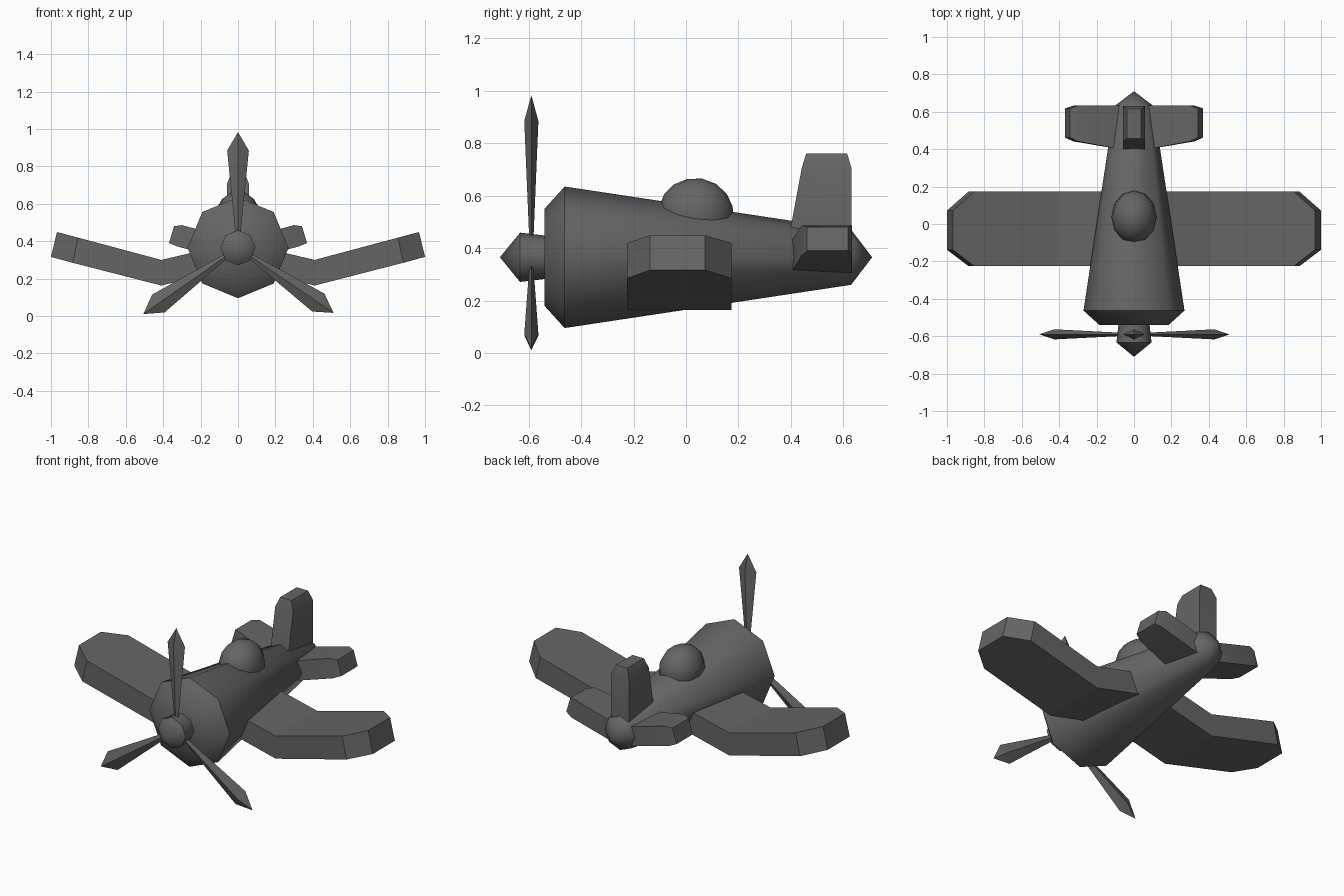
import bpy, bmesh, math
from mathutils import Matrix, Vector

if "Cube" in bpy.data.objects:
    bpy.data.objects.remove(bpy.data.objects["Cube"])

AXIS_Z = 0.365
grey = bpy.data.materials.new("plain_grey")
grey.diffuse_color = (0.13, 0.13, 0.13, 1)
grey.use_nodes = True
grey.node_tree.nodes["Principled BSDF"].inputs["Base Color"].default_value = grey.diffuse_color


def finish(name, bm, angle=50):
    bmesh.ops.recalc_face_normals(bm, faces=bm.faces)
    me = bpy.data.meshes.new(name)
    bm.to_mesh(me)
    bm.free()
    me.materials.append(grey)
    ob = bpy.data.objects.new(name, me)
    bpy.context.collection.objects.link(ob)
    bpy.ops.object.select_all(action='DESELECT')
    ob.select_set(True)
    bpy.context.view_layer.objects.active = ob
    bpy.ops.object.shade_smooth_by_angle(angle=math.radians(angle))
    return ob


def loft(bm, rings):
    """Skin a list of closed rings and cap both ends."""
    vs = [[bm.verts.new(p) for p in r] for r in rings]
    n = len(rings[0])
    for a, b in zip(vs, vs[1:]):
        for i in range(n):
            j = (i + 1) % n
            bm.faces.new((a[i], a[j], b[j], b[i]))
    bm.faces.new(vs[0])
    bm.faces.new(vs[-1])
    bmesh.ops.remove_doubles(bm, verts=bm.verts, dist=0.0005)


def turned(name, profile, angle=50):
    """Eight-sided body along y from (y, radius) pairs."""
    bm = bmesh.new()
    loft(bm, [[(r * math.sin(k * math.pi / 4), y, AXIS_Z + r * math.cos(k * math.pi / 4))
               for k in range(8)] for y, r in profile])
    return finish(name, bm, angle)


# Fuselage with tail cone, and propeller hub with spinner
turned("fuselage", [(-0.54, 0.185), (-0.463, 0.27), (0.63, 0.105), (0.71, 0.0001)])
turned("spinner", [(-0.71, 0.0001), (-0.633, 0.094), (-0.53, 0.082)])

# Canopy: a tilted low-poly dome
bm = bmesh.new()
bmesh.ops.create_uvsphere(bm, u_segments=12, v_segments=8, radius=1,
                          matrix=Matrix.Translation((0, 0.038, 0.53))
                          @ Matrix.Rotation(math.radians(-10), 4, 'X')
                          @ Matrix.Diagonal((0.12, 0.144, 0.137, 1)))
finish("canopy", bm)

# Three diamond-section blades
for i, deg in enumerate((0, 124.3, 235)):
    bm = bmesh.new()
    loft(bm, [[(w, 0, d), (0, t, d), (-w, 0, d), (0, -t, d)]
              for d, w, t in ((0.02, 0.008, 0.006), (0.52, 0.058, 0.027), (0.618, 0.0001, 0.0001))])
    bmesh.ops.transform(bm, verts=bm.verts, matrix=Matrix.Translation((0, -0.59, AXIS_Z))
                        @ Matrix.Rotation(math.radians(deg), 4, 'Y'))
    finish(f"propeller_blade_{i + 1}", bm, 45)


def panel(name, stations):
    """Wing-like slab; each station is (top x, top z, bottom x, bottom z, y front, y back)."""
    for side, s in (("right", 1), ("left", -1)):
        bm = bmesh.new()
        loft(bm, [[(s * xt, y0, zt), (s * xt, y1, zt), (s * xb, y1, zb), (s * xb, y0, zb)]
                  for xt, zt, xb, zb, y0, y1 in stations])
        finish(f"{side}_{name}", bm, 25)


# Cranked wings with clipped tips
panel("wing", [(0.09, 0.375, 0.09, 0.24, -0.225, 0.173),
               (0.41, 0.300, 0.41, 0.163, -0.225, 0.173),
               (0.855, 0.419, 0.885, 0.285, -0.225, 0.173),
               (0.968, 0.449, 1.0, 0.316, -0.138, 0.072)])

# Tailplanes
panel("tailplane", [(0.05, 0.418, 0.05, 0.298, 0.395, 0.633),
                    (0.30, 0.486, 0.325, 0.372, 0.442, 0.633),
                    (0.342, 0.480, 0.369, 0.390, 0.462, 0.618)])

# Tail fin with a narrower, bevelled top
bm = bmesh.new()
loft(bm, [[(w, y0, z), (w, y1, z), (-w, y1, z), (-w, y0, z)]
          for z, w, y0, y1 in ((0.40, 0.06, 0.385, 0.632), (0.703, 0.06, 0.441, 0.632),
                               (0.76, 0.038, 0.458, 0.615))])
finish("tail_fin", bm, 25)
